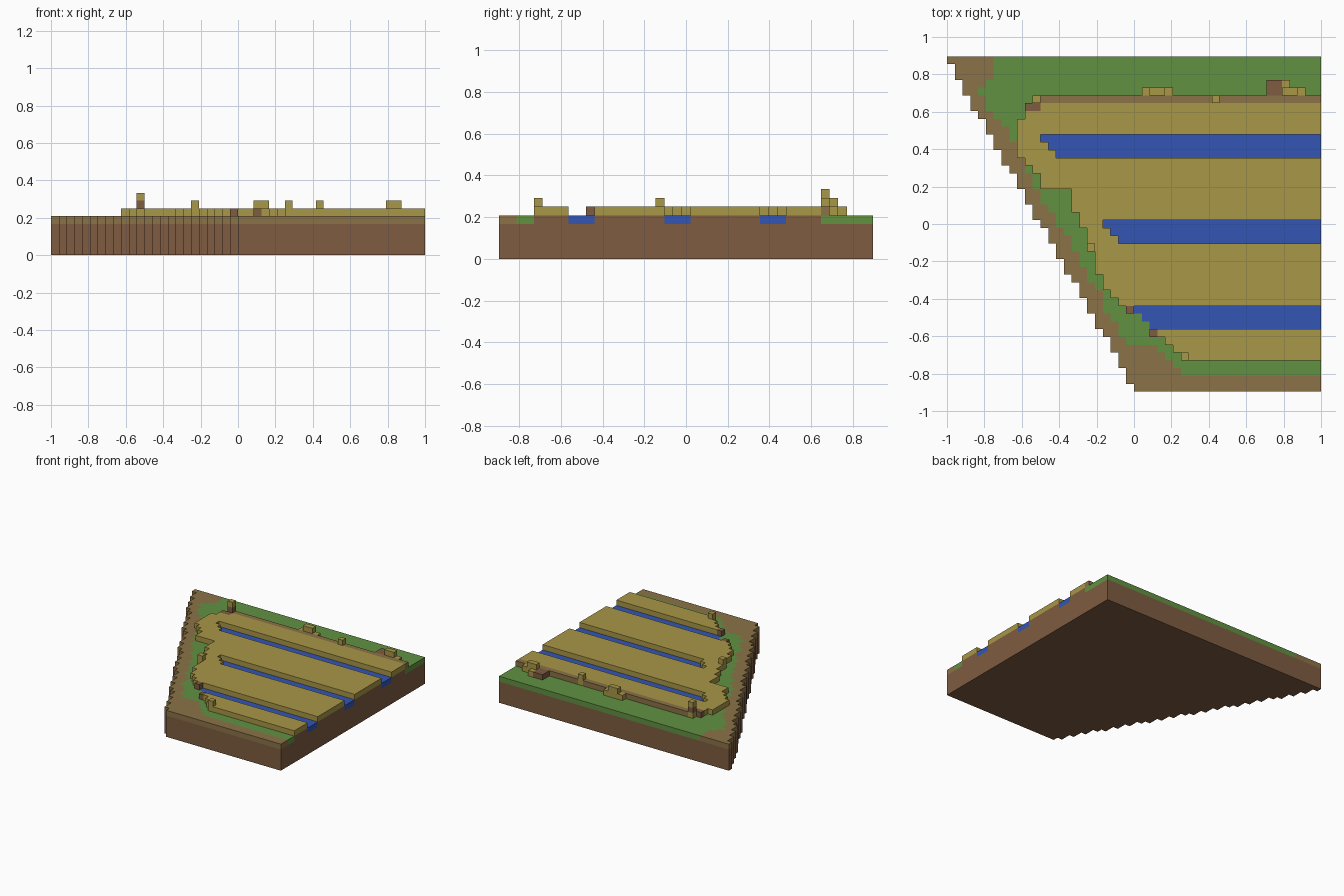
import bpy, bmesh

cube = bpy.data.objects.get("Cube")
if cube:
    bpy.data.objects.remove(cube, do_unlink=True)

COLS, ROWS = 48, 43
U = 2 / COLS  # one block


def material(name, rgb):
    lin = [((v / 255 + 0.055) / 1.055) ** 2.4 for v in rgb] + [1]
    m = bpy.data.materials.new(name)
    m.use_nodes = True
    m.diffuse_color = lin
    m.node_tree.nodes["Principled BSDF"].inputs["Base Color"].default_value = lin
    return m


DIRT = material("dirt brown", (126, 92, 65))
SOIL = material("dry soil", (139, 114, 70))
GRASS = material("grass green", (98, 145, 66))
WATER = material("water blue", (51, 86, 180))
CROP = material("crop yellow", (168, 151, 70))


def runs(*pairs):
    """Expand (value, count) pairs into one value per row."""
    return [v for v, n in pairs for _ in range(n)]


def slab(name, mat, spans, low, high):
    """Extrude block rows, given as (row, first column, end column)."""
    bm = bmesh.new()
    verts = {}

    def vert(c, r):
        if (c, r) not in verts:
            verts[c, r] = bm.verts.new((c * U - 1, (ROWS / 2 - r) * U, low * U))
        return verts[c, r]

    cells = {(c, r) for r, a, b in spans for c in range(a, b)}
    for c, r in sorted(cells):
        bm.faces.new([vert(c, r), vert(c, r + 1), vert(c + 1, r + 1), vert(c + 1, r)])
    top = bmesh.ops.extrude_face_region(bm, geom=bm.faces[:])["geom"]
    moved = [g for g in top if isinstance(g, bmesh.types.BMVert)]
    bmesh.ops.translate(bm, verts=moved, vec=(0, 0, (high - low) * U))
    bmesh.ops.recalc_face_normals(bm, faces=bm.faces[:])
    mesh = bpy.data.meshes.new(name)
    bm.to_mesh(mesh)
    bm.free()
    mesh.materials.append(mat)
    ob = bpy.data.objects.new(name, mesh)
    bpy.context.collection.objects.link(ob)
    return ob


# Left borders of each ground zone, row by row from the back
edge = [int(r * 24 / 42 + 0.5) for r in range(ROWS)]
grass = runs((6, 3), (5, 1), (4, 1), (5, 2), (6, 1), (7, 1), (8, 2), (9, 2), (10, 2),
             (11, 2), (12, 2), (13, 1), (14, 2), (15, 1), (16, 2), (17, 2), (18, 2),
             (19, 1), (20, 3), (21, 1), (22, 2), (23, 1), (27, 1), (28, 1), (29, 1),
             (30, 1), (COLS, 2))
crop = runs((COLS, 6), (10, 2), (9, 5), (10, 1), (11, 1), (12, 2), (16, 3), (17, 2),
            (18, 3), (19, 3), (20, 2), (21, 1), (22, 1), (23, 1), (25, 1), (26, 2),
            (28, 1), (29, 1), (30, 1), (COLS, 4))

# Three channels with slanted ends
water = {row + i: col + i for row, col in ((10, 12), (21, 20), (32, 24)) for i in range(3)}
crop_end = [water.get(r, COLS) for r in range(ROWS)]
rows = range(ROWS)

# Ground
slab("dirt_base", DIRT, [(r, edge[r], COLS) for r in rows], 0, 4)
slab("soil_border", SOIL, [(r, edge[r], max(grass[r], edge[r])) for r in rows], 4, 5)
slab("grass_bank", GRASS, [(r, max(grass[r], edge[r]), crop[r]) for r in rows], 4, 5)
slab("field_bed", DIRT, [(r, crop[r], crop_end[r]) for r in rows], 4, 5)
slab("water_channels", WATER, [(r, c, COLS) for r, c in water.items()], 4, 5)

# Crops, with the dirt blocks at their corners left out
clods = [(6, 10, 12), (32, 23, 24), (35, 26, 27)]
first = {r: end for r, _, end in clods}
slab("crop_field", CROP, [(r, first.get(r, crop[r]), crop_end[r]) for r in rows], 5, 6)
slab("corner_clods", DIRT, clods, 5, 6)
slab("field_back_ridge", SOIL, [(5, 12, 34), (5, 35, COLS)], 5, 6)

# Loose blocks behind the field and tall stalks
slab("back_clod", DIRT, [(3, 41, 43), (4, 41, 43)], 5, 6)
slab("low_tufts", CROP, [(4, 25, 26), (4, 28, 29), (3, 43, 44), (4, 45, 46)], 5, 6)
slab("tall_tufts", CROP, [(4, 26, 28), (4, 43, 45), (5, 34, 35), (24, 18, 19),
                          (38, 30, 31)], 5, 7)
slab("post_foot", CROP, [(5, 11, 12)], 5, 6)
slab("post_middle", DIRT, [(5, 11, 12)], 6, 7)
slab("post_top", CROP, [(5, 11, 12)], 7, 8)
